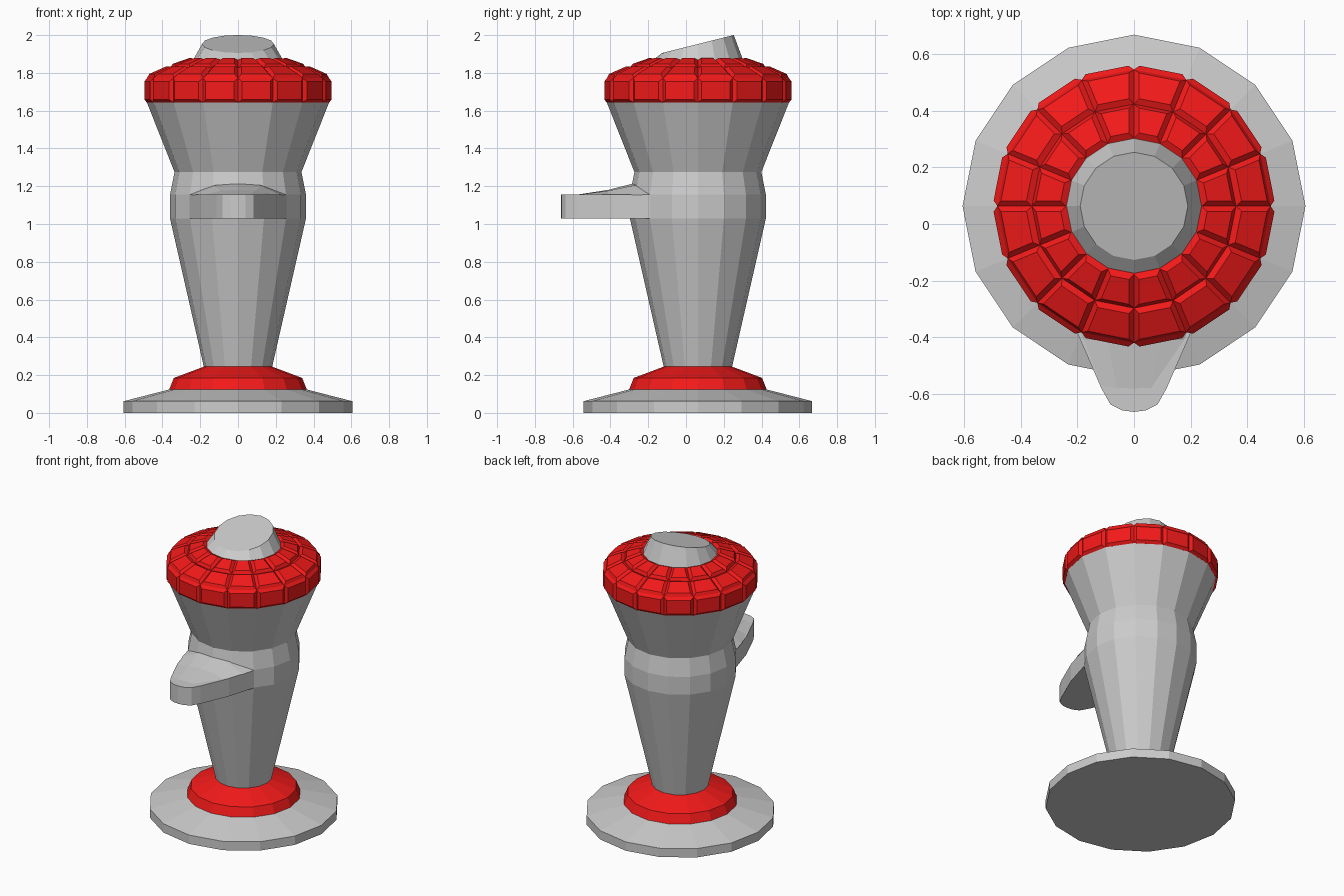
import bpy, bmesh
from math import sin, cos, pi

if "Cube" in bpy.data.objects:
    bpy.data.objects.remove(bpy.data.objects["Cube"])

CY = 0.063   # y of the vertical axis
N = 16       # sides of every turned part

red = bpy.data.materials.new("red")
red.diffuse_color = (0.9, 0.01, 0.01, 1)
red.use_nodes = True
red.node_tree.nodes["Principled BSDF"].inputs["Base Color"].default_value = red.diffuse_color


def finish(name, bm, mat=None):
    bmesh.ops.recalc_face_normals(bm, faces=bm.faces)
    me = bpy.data.meshes.new(name)
    bm.to_mesh(me)
    bm.free()
    ob = bpy.data.objects.new(name, me)
    bpy.context.collection.objects.link(ob)
    if mat:
        me.materials.append(mat)
    return ob


def ring(bm, r, z, tilt=0.0):
    pts = [(r * cos(2 * pi * i / N), r * sin(2 * pi * i / N)) for i in range(N)]
    return [bm.verts.new((x, CY + y, z + tilt * y)) for x, y in pts]


def loft(bm, rings):
    n = len(rings[0])
    return [bm.faces.new((a[i], a[(i + 1) % n], b[(i + 1) % n], b[i]))
            for a, b in zip(rings, rings[1:]) for i in range(n)]


def lathe(name, profile, mat=None, panels=False):
    """Turned part from (radius, z, tilt) rows, with optional raised panels."""
    bm = bmesh.new()
    rings = [ring(bm, *row) for row in profile]
    sides = loft(bm, rings)
    bm.faces.new(rings[0])
    bm.faces.new(rings[-1])
    bmesh.ops.recalc_face_normals(bm, faces=bm.faces)
    if panels:
        bmesh.ops.inset_individual(bm, faces=sides, thickness=0.017, depth=0.017,
                                   use_even_offset=True)
    return finish(name, bm, mat)


# turned parts, bottom to top
lathe("base_plate", [(0.605, 0), (0.605, 0.062), (0.36, 0.125)])
lathe("base_collar", [(0.365, 0.122), (0.34, 0.185), (0.18, 0.245)], red)
lathe("body", [(0.18, 0.24), (0.36, 1.03), (0.36, 1.155), (0.336, 1.275), (0.483, 1.645)])
lathe("top_ring", [(0.482, 1.642), (0.482, 1.772), (0.36, 1.826), (0.24, 1.868)],
      red, panels=True)
lathe("slanted_cap", [(0.24, 1.865), (0.19, 1.953, 0.25)])

# front spout: flat plate with a faired hump on top
half = [(0.257, -0.19), (0.2, -0.385), (0.115, -0.58), (0.083, -0.637), (0.04, -0.658)]
outline = half + [(0, -0.663)] + [(-x, y) for x, y in reversed(half)]
bm = bmesh.new()
low, high = [[bm.verts.new((x, y, z)) for x, y in outline] for z in (1.03, 1.155)]
loft(bm, [low, high])
bm.faces.new(low)
bm.faces.new(high)
finish("spout", bm)

# hump sections: (half width, y, height above plate)
bm = bmesh.new()
sections = []
for w, y, h in [(0.257, -0.19, 0.07), (0.235, -0.28, 0.06), (0.18, -0.41, 0.027), (0.115, -0.58, 0.001)]:
    top = [(w * u, y, 1.154 + h * v) for u, v in
           [(1, 0), (0.52, 0.82), (0, 1), (-0.52, 0.82), (-1, 0)]]
    sections.append([bm.verts.new(p) for p in top])
loft(bm, sections)
bm.faces.new(sections[0])
bm.faces.new(sections[-1])
finish("spout_fairing", bm)
